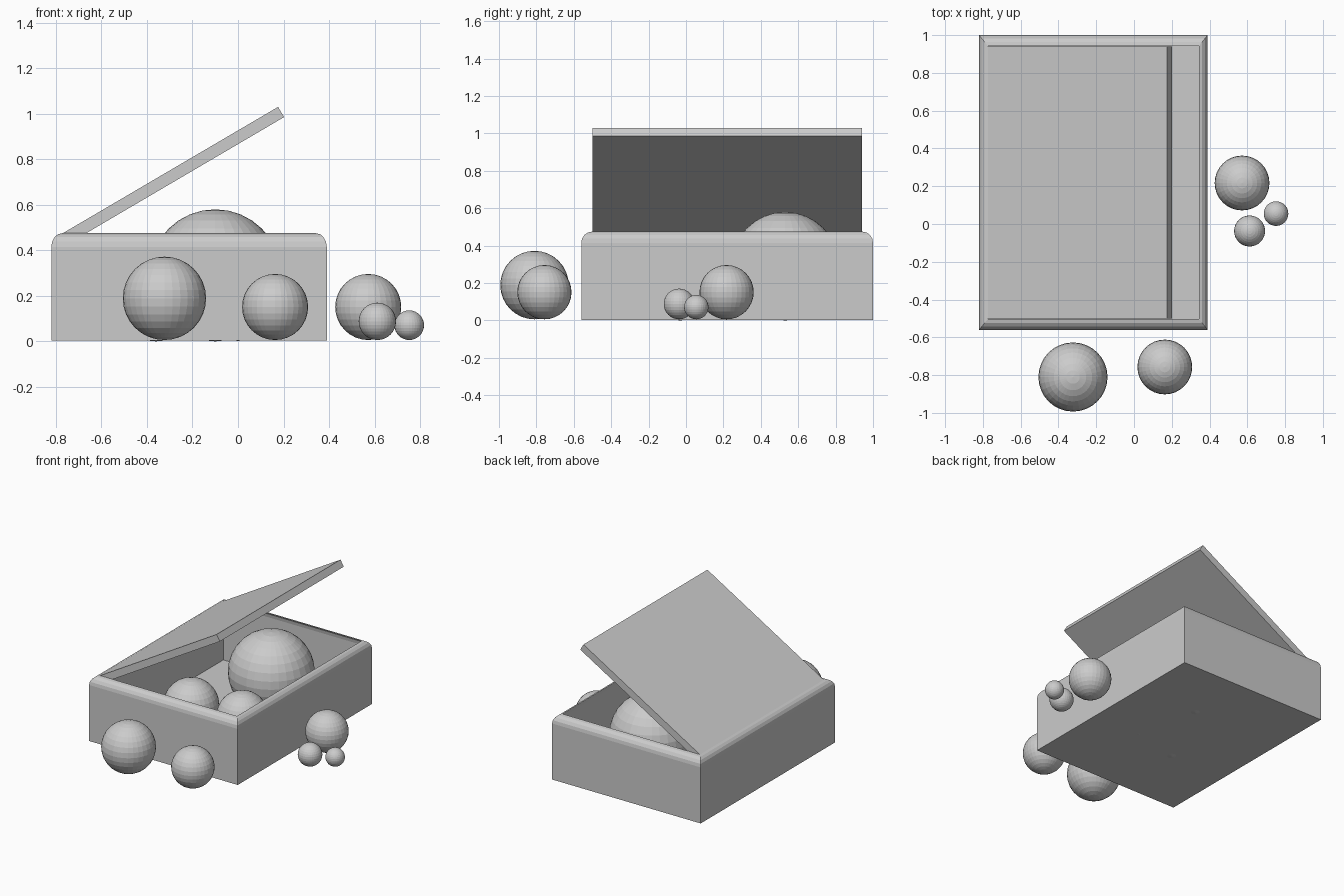
import bpy, bmesh, math

if "Cube" in bpy.data.objects:
    bpy.data.objects.remove(bpy.data.objects["Cube"])

grey = bpy.data.materials.new("light grey")
grey.diffuse_color = (0.6, 0.6, 0.6, 1)
grey.use_nodes = True
grey.node_tree.nodes["Principled BSDF"].inputs["Base Color"].default_value = grey.diffuse_color


def add_object(name, bm):
    mesh = bpy.data.meshes.new(name)
    bm.to_mesh(mesh)
    bm.free()
    mesh.materials.append(grey)
    obj = bpy.data.objects.new(name, mesh)
    bpy.context.collection.objects.link(obj)
    return obj


# Open thin-walled box: stacked rectangular rings, rounded in at the rim
X0, X1, Y0, Y1 = -0.82, 0.39, -0.56, 1.0
BASE, TOP, RIM_X, RIM_Y, RIM_Z, STEPS = 0.003, 0.475, 0.047, 0.058, 0.06, 4
levels = [(0, 0, BASE)]
for i in range(STEPS + 1):
    a = math.pi / 2 * i / STEPS
    inset = 1 - math.cos(a)
    levels.append((RIM_X * inset, RIM_Y * inset, TOP - RIM_Z * (1 - math.sin(a))))

bm = bmesh.new()
rings = [[bm.verts.new(p) for p in ((X0 + dx, Y0 + dy, z), (X1 - dx, Y0 + dy, z),
                                    (X1 - dx, Y1 - dy, z), (X0 + dx, Y1 - dy, z))]
         for dx, dy, z in levels]
bm.faces.new(rings[0][::-1])
for low, high in zip(rings, rings[1:]):
    for k in range(4):
        n = (k + 1) % 4
        bm.faces.new((low[k], low[n], high[n], high[k]))
add_object("box", bm)

# Tilted lid: a slab hinged on the left rim
LENGTH, THICK, TILT = 1.12, 0.052, math.radians(30.4)
bm = bmesh.new()
bmesh.ops.create_cube(bm, size=1)
for v in bm.verts:
    v.co = ((v.co.x + 0.5) * LENGTH, v.co.y * 1.44, (v.co.z - 0.5) * THICK)
lid = add_object("lid", bm)
lid.location = (-0.79, 0.22, 0.463)
lid.rotation_euler = (0, -TILT, 0)

# Balls: name, x, y, radius, centre height
balls = [
    ("large_ball_inside", -0.10, 0.53, 0.29, 0.29),
    ("left_ball_inside", -0.36, -0.03, 0.188, 0.188),
    ("right_ball_inside", 0.0, 0.05, 0.173, 0.175),
    ("front_left_ball", -0.323, -0.81, 0.183, 0.189),
    ("front_right_ball", 0.163, -0.757, 0.145, 0.151),
    ("side_ball", 0.572, 0.217, 0.145, 0.151),
    ("small_side_ball", 0.612, -0.037, 0.082, 0.088),
    ("tiny_side_ball", 0.752, 0.055, 0.065, 0.071),
]
for name, x, y, r, z in balls:
    bm = bmesh.new()
    bmesh.ops.create_uvsphere(bm, u_segments=32, v_segments=16, radius=r)
    add_object(name, bm).location = (x, y, z)
